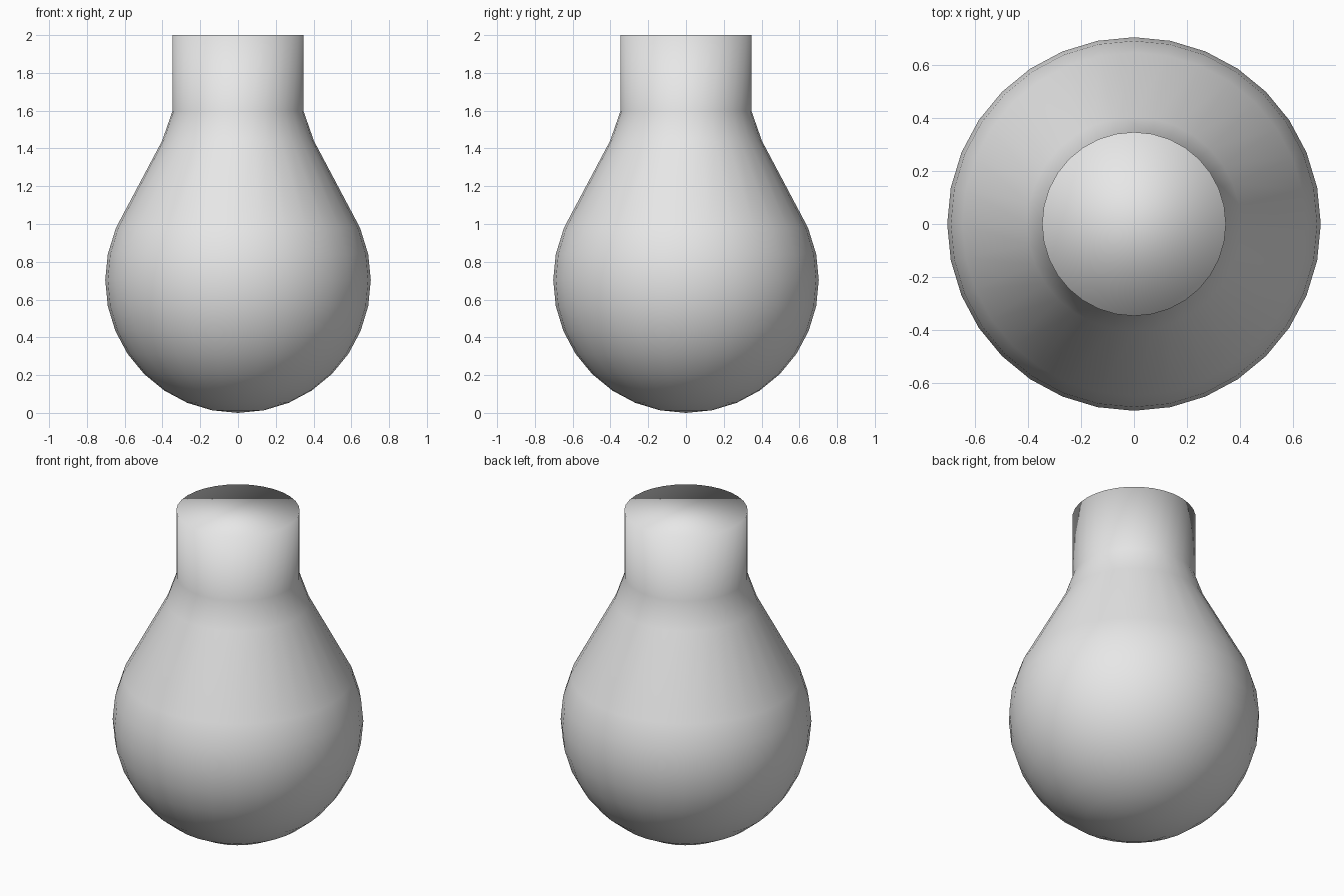
import bpy
import bmesh
from math import sin, cos, pi

cube = bpy.data.objects.get("Cube")
if cube:
    bpy.data.objects.remove(cube, do_unlink=True)

SEGMENTS = 32
RADIUS = 0.703

# Single plain material
grey = bpy.data.materials.new("light grey")
grey.use_nodes = True
colour = (0.8, 0.8, 0.8, 1)
grey.diffuse_color = colour
grey.node_tree.nodes["Principled BSDF"].inputs["Base Color"].default_value = colour

# Profile: round belly, sloping shoulder, straight neck
profile = []
for i in range(1, 11):
    a = pi * i / 16
    profile.append((RADIUS * sin(a), RADIUS * (1 - cos(a))))
profile[-1] = (0.646, 0.98)
profile += [(0.402, 1.44), (0.346, 1.6), (0.346, 2.0)]

# Revolve the profile into rings
bm = bmesh.new()
rings = []
for r, z in profile:
    rings.append([bm.verts.new((r * cos(2 * pi * k / SEGMENTS),
                                r * sin(2 * pi * k / SEGMENTS), z))
                  for k in range(SEGMENTS)])
pole = bm.verts.new((0, 0, 0))
for k in range(SEGMENTS):
    n = (k + 1) % SEGMENTS
    bm.faces.new((pole, rings[0][n], rings[0][k]))
    for low, high in zip(rings, rings[1:]):
        bm.faces.new((low[k], low[n], high[n], high[k]))

# Flat closed top of the neck
bm.faces.new(rings[-1])

for face in bm.faces:
    face.smooth = True
mesh = bpy.data.meshes.new("bulb_flask")
bm.to_mesh(mesh)
bm.free()
mesh.materials.append(grey)
flask = bpy.data.objects.new("bulb_flask", mesh)
bpy.context.collection.objects.link(flask)
